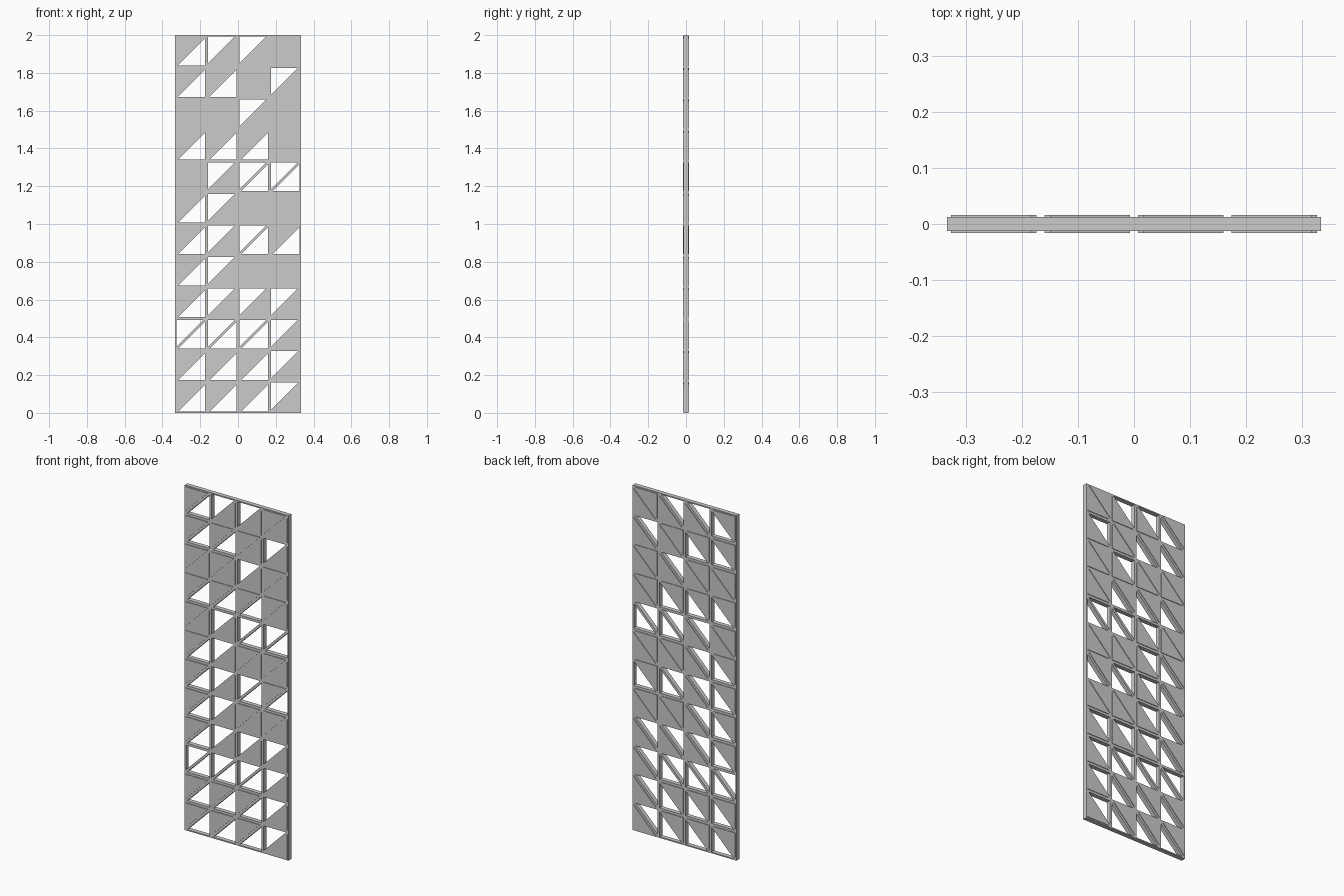
import bpy, bmesh, math

if "Cube" in bpy.data.objects:
    bpy.data.objects.remove(bpy.data.objects["Cube"])

CELL = 1 / 6          # square cell size
H = 0.007             # half width of every strut
S = H * math.sqrt(2)
COLS, ROWS = 4, 12
X0 = -COLS * CELL / 2
FRAME_Y, PANEL_Y = 0.0125, 0.016   # half thicknesses

# Infill per cell, top row first:
# F both halves filled, U upper-left open, L lower-right open, O both open
PATTERN = [
    "LUUF",
    "LLFU",
    "FFUF",
    "LLLF",
    "FUOO",
    "LUFF",
    "LUOL",
    "LUFF",
    "LUUU",
    "OOOU",
    "LLLU",
    "LLLU",
]


def triangle(col, row, upper):
    """Corner points (x, z) of one half-cell opening, inset from the struts."""
    x, z = X0 + col * CELL, row * CELL
    pts = [(H, H + S), (CELL - H - S, CELL - H), (H, CELL - H)]
    if not upper:
        pts = [(b, a) for a, b in pts]
    return [(x + a, z + b) for a, b in pts]


def add_spline(curve, pts):
    sp = curve.splines.new('POLY')
    sp.points.add(len(pts) - 1)
    for p, (x, z) in zip(sp.points, pts):
        p.co = (x, z, 0, 1)
    sp.use_cyclic_u = True


# Lattice frame: filled outline with a triangular hole per half cell
curve = bpy.data.curves.new("lattice_frame", 'CURVE')
curve.dimensions = '2D'
curve.fill_mode = 'BOTH'
curve.extrude = FRAME_Y
add_spline(curve, [(X0, 0), (-X0, 0), (-X0, ROWS * CELL), (X0, ROWS * CELL)])
for c in range(COLS):
    for r in range(ROWS):
        for upper in (True, False):
            add_spline(curve, triangle(c, r, upper))
frame = bpy.data.objects.new("lattice_frame", curve)
bpy.context.collection.objects.link(frame)
frame.rotation_euler.x = math.pi / 2
bpy.context.view_layer.objects.active = frame
frame.select_set(True)
bpy.ops.object.convert(target='MESH')
bm = bmesh.new()
bm.from_mesh(frame.data)
bmesh.ops.remove_doubles(bm, verts=bm.verts, dist=1e-5)
bmesh.ops.recalc_face_normals(bm, faces=bm.faces)
for f in bm.faces:
    f.smooth = False
bm.to_mesh(frame.data)
bm.free()

# Triangular infill panels, slightly proud of the frame
bm = bmesh.new()
for i, line in enumerate(PATTERN):
    for c, code in enumerate(line):
        for upper, open_codes in ((True, "UO"), (False, "LO")):
            if code in open_codes:
                continue
            pts = triangle(c, ROWS - 1 - i, upper)
            front = [bm.verts.new((x, -PANEL_Y, z)) for x, z in pts]
            back = [bm.verts.new((x, PANEL_Y, z)) for x, z in pts]
            bm.faces.new(front)
            bm.faces.new(back[::-1])
            for k in range(3):
                n = (k + 1) % 3
                bm.faces.new((front[k], back[k], back[n], front[n]))
bmesh.ops.recalc_face_normals(bm, faces=bm.faces)
mesh = bpy.data.meshes.new("infill_panels")
bm.to_mesh(mesh)
bm.free()
bpy.context.collection.objects.link(bpy.data.objects.new("infill_panels", mesh))
